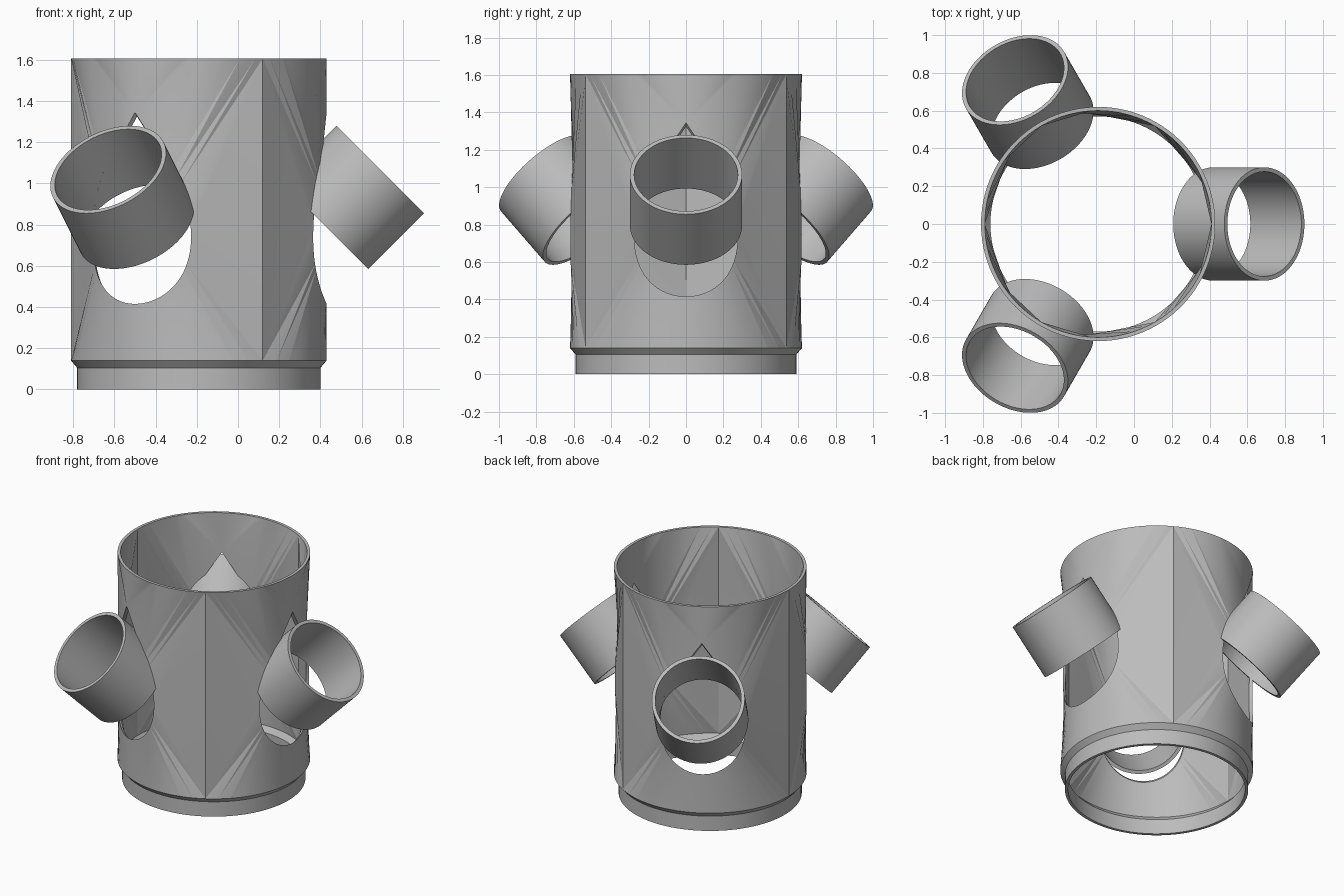
import bpy, bmesh
from math import sin, cos, pi, sqrt, asin, radians
from mathutils import Vector, Matrix
from mathutils.geometry import delaunay_2d_cdt

if "Cube" in bpy.data.objects:
    bpy.data.objects.remove(bpy.data.objects["Cube"], do_unlink=True)

CENTRE = Matrix.Translation((-0.19, 0, 0))
R_OUT, R_IN = 0.62, 0.60          # tower wall
Z_LOW, Z_TOP = 0.14, 1.605
PORT_Z = 0.807                    # height where a port axis meets the wall
PORT_R, PORT_BORE = 0.30, 0.277
ARC = 32                          # segments per third of the tower

grey = bpy.data.materials.new("plain_grey")
grey.use_nodes = True
colour = (0.5, 0.5, 0.5, 1)
grey.diffuse_color = colour
grey.node_tree.nodes["Principled BSDF"].inputs["Base Color"].default_value = colour


def finish(name, bm, matrix):
    bmesh.ops.remove_doubles(bm, verts=bm.verts, dist=1e-4)
    bmesh.ops.recalc_face_normals(bm, faces=bm.faces)
    mesh = bpy.data.meshes.new(name)
    bm.to_mesh(mesh)
    bm.free()
    mesh.materials.append(grey)
    obj = bpy.data.objects.new(name, mesh)
    bpy.context.collection.objects.link(obj)
    obj.matrix_world = matrix
    bpy.ops.object.select_all(action='DESELECT')
    obj.select_set(True)
    bpy.context.view_layer.objects.active = obj
    bpy.ops.object.shade_smooth_by_angle(angle=radians(20))
    return obj


def lathe(name, profile, matrix, closed, steps=96):
    bm = bmesh.new()
    rings = [[bm.verts.new((r * cos(2 * pi * i / steps), r * sin(2 * pi * i / steps), z))
              for i in range(steps)] for r, z in profile]
    pairs = list(zip(rings, rings[1:]))
    if closed:
        pairs.append((rings[-1], rings[0]))
    for a, b in pairs:
        for i in range(steps):
            j = (i + 1) % steps
            bm.faces.new((a[i], a[j], b[j], b[i]))
    return finish(name, bm, matrix)


def teardrop():
    """Cross-section of the port opening, pointed at the top."""
    peak = 0.38
    start = asin(PORT_BORE / peak)
    pts = [(0, peak)]
    n = 48
    for i in range(n + 1):
        t = start - (pi + 2 * start) * i / n
        pts.append((PORT_BORE * cos(t), PORT_BORE * sin(t)))
    return pts


def wall_point(radius, s, z):
    return Vector((radius * cos(s), radius * sin(s), z))


# One third of the unrolled wall: rectangle outline plus slanted port opening
def unrolled(radius):
    arc = [-pi / 3 + 2 * pi / 3 * i / ARC for i in range(ARC + 1)]
    pts = [(a, Z_LOW) for a in arc] + [(a, Z_TOP) for a in reversed(arc)]
    for u, v in teardrop():
        x = sqrt(radius ** 2 - u ** 2)
        pts.append((asin(u / radius), PORT_Z + x - R_OUT + v * sqrt(2)))
    return pts


outer, inner = unrolled(R_OUT), unrolled(R_IN)
rim = 2 * (ARC + 1)
total = len(outer)
edges = [(i, (i + 1) % rim) for i in range(rim)]
hole = [(i, i + 1 if i + 1 < total else rim) for i in range(rim, total)]
flat = [Vector((s * R_OUT, z)) for s, z in outer]
result = delaunay_2d_cdt(flat, edges + hole, [], 0, 1e-6)
source = [o[0] for o in result[3]]
tris = [[source[i] for i in f] for f in result[2]]
tris = [t for t in tris if min(t) < rim]          # drop the opening

# Tower wall, flattened between the port openings and the three upright creases
bm = bmesh.new()
for k in range(3):
    turn = Matrix.Rotation(2 * pi * k / 3, 3, 'Z')
    vo = [bm.verts.new(turn @ wall_point(R_OUT, s, z)) for s, z in outer]
    vi = [bm.verts.new(turn @ wall_point(R_IN, s, z)) for s, z in inner]
    for a, b, c in tris:
        bm.faces.new((vo[a], vo[b], vo[c]))
        bm.faces.new((vi[c], vi[b], vi[a]))
    top = [(i, i + 1) for i in range(ARC + 1, rim - 1)]
    for a, b in top + hole:
        bm.faces.new((vo[a], vo[b], vi[b], vi[a]))
finish("tower_wall", bm, CENTRE)

# Stepped collar under the wall
lathe("base_collar", [(R_OUT, Z_LOW), (0.59, 0.105), (0.59, 0), (0.57, 0),
                      (0.57, 0.105), (R_IN, Z_LOW)], CENTRE, False)

# Three slanted planting ports
tube = [(PORT_R, 0), (PORT_R, 0.382), (PORT_BORE, 0.382), (PORT_BORE, 0)]
for k, side in enumerate(("left", "back_right", "front_right")):
    place = (CENTRE @ Matrix.Rotation(2 * pi * k / 3, 4, 'Z')
             @ Matrix.Translation((0.61, 0, 0.797)) @ Matrix.Rotation(pi / 4, 4, 'Y'))
    lathe("port_tube_" + side, tube, place, True)
